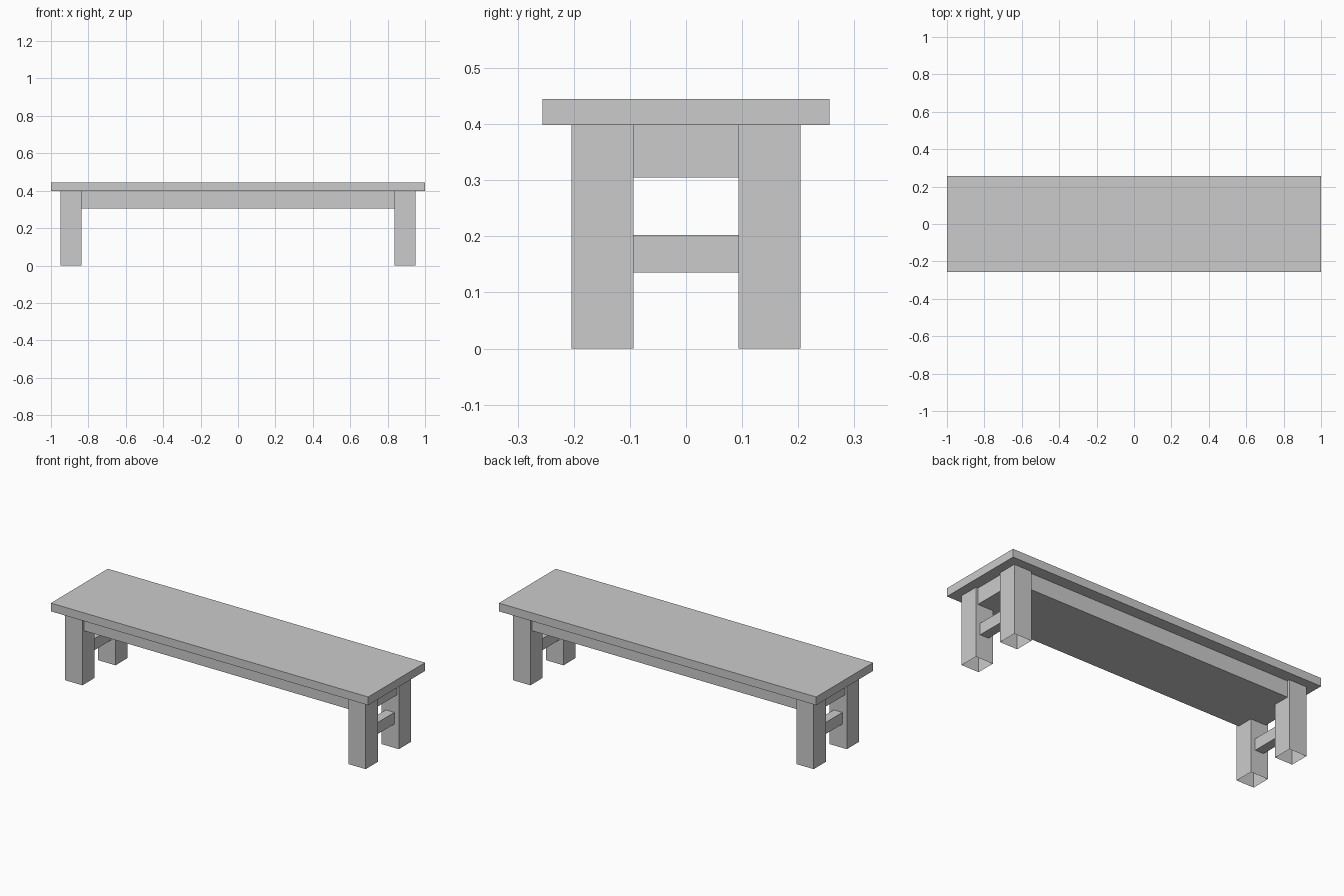
import bpy
import bmesh

if "Cube" in bpy.data.objects:
    bpy.data.objects.remove(bpy.data.objects["Cube"])


def box(name, lo, hi, open_bottom=False):
    """Axis-aligned box between two corners."""
    bm = bmesh.new()
    bmesh.ops.create_cube(bm, size=1)
    for v in bm.verts:
        v.co = [(a + b) / 2 + c * (b - a) for a, b, c in zip(lo, hi, v.co)]
    bm.normal_update()
    if open_bottom:
        under = [f for f in bm.faces if f.normal.z < -0.5]
        bmesh.ops.delete(bm, geom=under, context='FACES_ONLY')
    mesh = bpy.data.meshes.new(name)
    bm.to_mesh(mesh)
    bm.free()
    obj = bpy.data.objects.new(name, mesh)
    bpy.context.collection.objects.link(obj)
    return obj


def mirror(obj, x=True, y=False):
    mod = obj.modifiers.new("mirror", 'MIRROR')
    mod.use_axis = (x, y, False)
    mod.use_mirror_merge = False


# Seat plank
box("seat", (-1, -0.256, 0.398), (1, 0.256, 0.445))

# Solid apron block under the seat, set slightly back from the legs
box("apron", (-0.935, -0.189, 0.305), (0.935, 0.189, 0.398))

# Four square legs, hollow at the foot
legs = box("legs", (0.838, 0.094, 0), (0.948, 0.204, 0.398), open_bottom=True)
mirror(legs, y=True)

# Stretcher between each pair of end legs
stretchers = box("stretchers", (0.866, -0.096, 0.136), (0.92, 0.096, 0.202))
mirror(stretchers)
